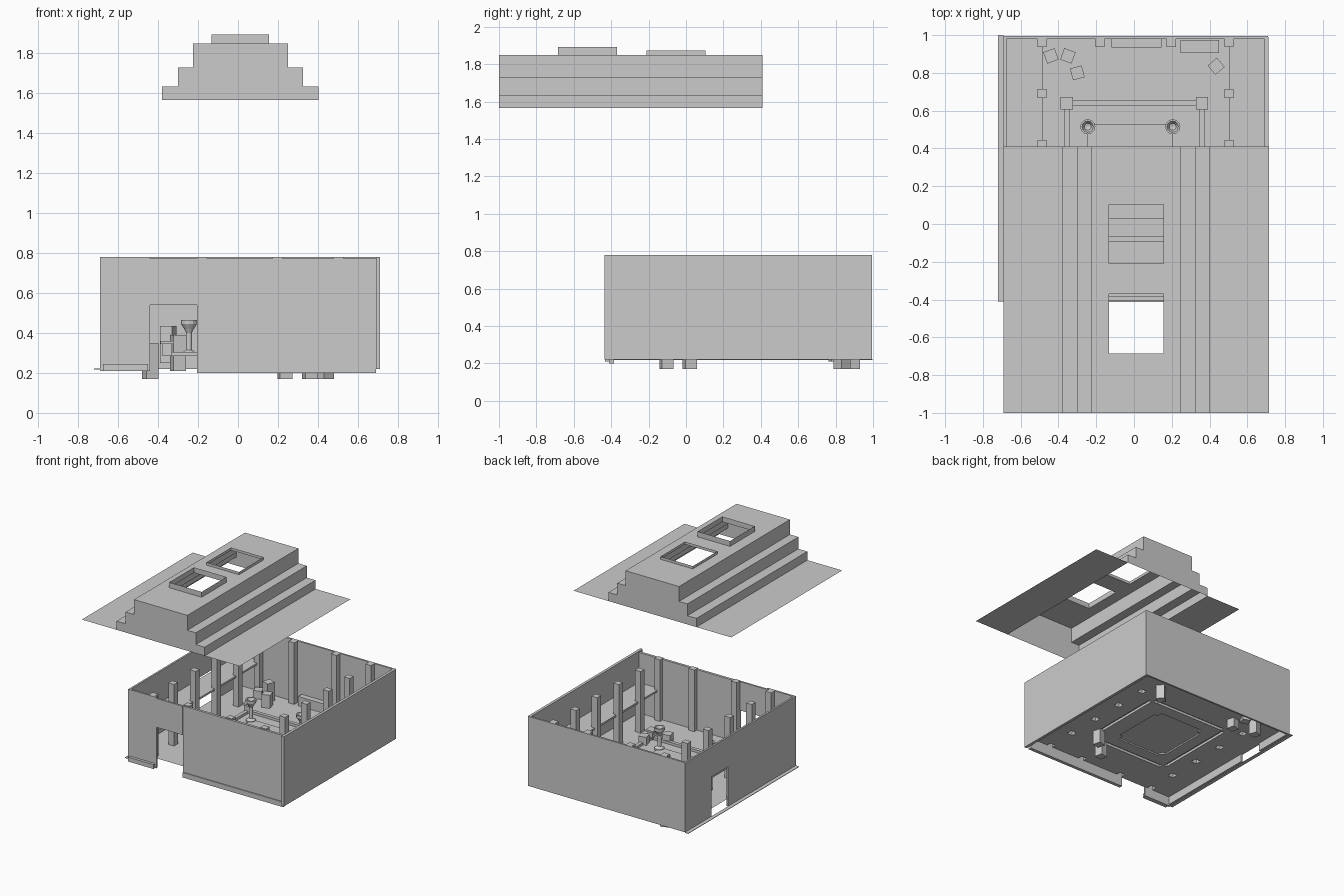
import bpy, bmesh, math, random
from mathutils import Matrix

if "Cube" in bpy.data.objects:
    bpy.data.objects.remove(bpy.data.objects["Cube"])

random.seed(4)


def finish(name, bm):
    me = bpy.data.meshes.new(name)
    bm.to_mesh(me)
    bm.free()
    ob = bpy.data.objects.new(name, me)
    bpy.context.collection.objects.link(ob)
    return ob


def box(name, x0, x1, y0, y1, z0, z1, rot=0.0, open_bottom=False):
    bm = bmesh.new()
    bmesh.ops.create_cube(bm, size=1)
    bmesh.ops.scale(bm, verts=bm.verts, vec=(x1 - x0, y1 - y0, z1 - z0))
    if open_bottom:
        bm.normal_update()
        low = [f for f in bm.faces if f.normal.z < -0.9]
        bmesh.ops.delete(bm, geom=low, context='FACES_ONLY')
    bm.transform(Matrix.Rotation(math.radians(rot), 4, 'Z'))
    ob = finish(name, bm)
    ob.location = ((x0 + x1) / 2, (y0 + y1) / 2, (z0 + z1) / 2)
    return ob


def sheet(bm, *pts):
    bm.faces.new([bm.verts.new(p) for p in pts])


def holed_plane(bm, rect, holes, z):
    """Flat sheet with rectangular openings (x0, x1, y0, y1)."""
    xs = sorted({v for r in holes + [rect] for v in r[:2]})
    ys = sorted({v for r in holes + [rect] for v in r[2:]})
    for xa, xb in zip(xs, xs[1:]):
        for ya, yb in zip(ys, ys[1:]):
            cx, cy = (xa + xb) / 2, (ya + yb) / 2
            if not any(h[0] < cx < h[1] and h[2] < cy < h[3] for h in holes):
                sheet(bm, (xa, ya, z), (xb, ya, z), (xb, yb, z), (xa, yb, z))


# Lifted roof: a stepped open-bottomed sheet with two skylight holes
Y0, Y1 = -1.0, 0.41
profile = [(-.69, 1.565), (-.38, 1.565), (-.38, 1.635), (-.30, 1.635),
           (-.30, 1.73), (-.225, 1.73), (-.225, 1.85), (.25, 1.85),
           (.25, 1.73), (.325, 1.73), (.325, 1.635), (.403, 1.635),
           (.403, 1.565), (.714, 1.565)]
lights = [(-.685, -.37, 1.893), (-.21, .103, 1.872)]
SX0, SX1 = -.133, .156
bm = bmesh.new()
for i, ((xa, za), (xb, zb)) in enumerate(zip(profile, profile[1:])):
    if i != 6:
        sheet(bm, (xa, Y0, za), (xb, Y0, zb), (xb, Y1, zb), (xa, Y1, za))
holed_plane(bm, (-.225, .25, Y0, Y1),
            [(SX0, SX1, a, b) for a, b, _ in lights], 1.85)
# Stepped gable ends
for xa, xb, za, zb in [(-.38, .403, 1.565, 1.635), (-.30, .325, 1.635, 1.73),
                       (-.225, .25, 1.73, 1.85)]:
    sheet(bm, (xa, Y0, za), (xb, Y0, za), (xb, Y0, zb), (xa, Y0, zb))
    sheet(bm, (xb, Y1, za), (xa, Y1, za), (xa, Y1, zb), (xb, Y1, zb))
bmesh.ops.remove_doubles(bm, verts=bm.verts, dist=1e-4)
finish("stepped_roof", bm)

# Raised skylight curbs
for ya, yb, zt in lights:
    bm = bmesh.new()
    ring = [(SX0, ya), (SX1, ya), (SX1, yb), (SX0, yb)]
    for (xa, a), (xb, b) in zip(ring, ring[1:] + ring[:1]):
        sheet(bm, (xa, a, 1.85), (xb, b, 1.85), (xb, b, zt), (xa, a, zt))
    bmesh.ops.remove_doubles(bm, verts=bm.verts, dist=1e-4)
    finish("skylight_curb", bm)

# Columns around the room, hollow underneath
FL, TOP = .285, .772
rows = [.96, .69, .42, .145, -.13, -.375]
spots = [(x, y) for x in (-.487, .503) for y in rows]
spots += [(x, y) for x in (-.18, .197) for y in (.96, -.375)]
feet = [(x - .025, x + .025, y - .024, y + .024) for x, y in spots]
for f in feet:
    box("column", *f, FL, .78, open_bottom=True)

# Central curb ring, hollow underneath
RX0, RX1, RY0, RY1 = -.355, .36, -.08, .64
W = .014
curbs = [(x - W, x + W, RY0 - W, RY1 + W) for x in (RX0, RX1)]
curbs += [(RX0 + W, RX1 - W, y - W, y + W) for y in (RY0, RY1)]
for c in curbs:
    box("curb", *c, FL, .305, open_bottom=True)
# Corner posts
for x in (RX0, RX1):
    for y in (RY0, RY1):
        box("curb_post", x - .024, x + .024, y - .024, y + .024, FL, .345)
        box("post_cap", x - .033, x + .033, y - .033, y + .033, .345, .36)

# Floor with openings under the hollow parts
BENCH = (.245, .45, .905, .975)
PLAT = (-.245, .205, .03, .53)
bm = bmesh.new()
holed_plane(bm, (-.69, .70, -.40, .985), feet + curbs + [BENCH, PLAT], FL)
bmesh.ops.remove_doubles(bm, verts=bm.verts, dist=1e-5)
finish("floor", bm)
box("bench", *BENCH, FL, .34, open_bottom=True)
box("central_platform", *PLAT, FL, .296, open_bottom=True)
box("altar", -.12, .145, .935, .98, FL, .36)

# Room shell
box("right_wall", .69, .712, -.435, .99, .22, .78)
box("back_wall", -.69, .71, .98, .995, .22, .78)
# Left wall with doorway
box("left_wall_front", -.69, -.675, -.41, .45, .22, .78)
box("left_wall_back", -.69, -.675, .66, .99, .22, .78)
box("left_wall_lintel", -.69, -.675, .45, .66, .54, .78)
box("left_ledge", -.72, -.69, -.41, 1.0, .218, .222)
# Front wall with doorway
box("front_wall_left", -.69, -.44, -.41, -.395, .21, .78)
box("front_wall_lintel", -.44, -.205, -.41, -.395, .54, TOP)
box("front_wall_right", -.205, .69, -.405, -.385, .20, TOP)
box("front_skirting", -.205, .69, -.412, -.405, .20, .24)
box("front_ledge", -.675, -.45, -.432, -.41, .21, .245)

# Side galleries between columns and walls
for xa, xb in ((-.675, -.485), (.503, .69)):
    box("side_gallery", xa, xb, -.385, .98, .515, .53)

# Braziers at the platform corners
bowl = [(0, .285), (.036, .285), (.036, .30), (.016, .315), (.014, .40),
        (.024, .42), (.040, .445), (.040, .465), (.030, .465), (.018, .44),
        (0, .435)]
for x in (-.245, .205):
    for y in (.045, .515):
        bm = bmesh.new()
        vs = [bm.verts.new((r, 0, z)) for r, z in bowl]
        es = [bm.edges.new(p) for p in zip(vs, vs[1:])]
        bmesh.ops.spin(bm, geom=vs + es, cent=(0, 0, 0), axis=(0, 0, 1),
                       angle=math.tau, steps=12)
        bmesh.ops.remove_doubles(bm, verts=bm.verts, dist=1e-4)
        bmesh.ops.recalc_face_normals(bm, faces=bm.faces)
        finish("brazier", bm).location = (x, y, 0)

# Loose crates, sunk through the floor
for x, y, z0, z1, r in [(-.44, .89, .17, .35, 20), (-.35, .89, .25, .435, -20),
                        (-.30, .80, .21, .39, 15), (.435, .835, .17, .35, 40),
                        (.235, -.105, .17, .35, 12), (.36, .02, .17, .35, 15)]:
    box("crate", x - .032, x + .032, y - .032, y + .032, z0, z1, rot=r)

# Rubble chips
for i in range(14):
    x, y = random.uniform(-.19, .10), random.uniform(.08, .49)
    box("chip", x - .008, x + .008, y - .003, y + .003, .296, .302,
        rot=random.uniform(-30, 30))
